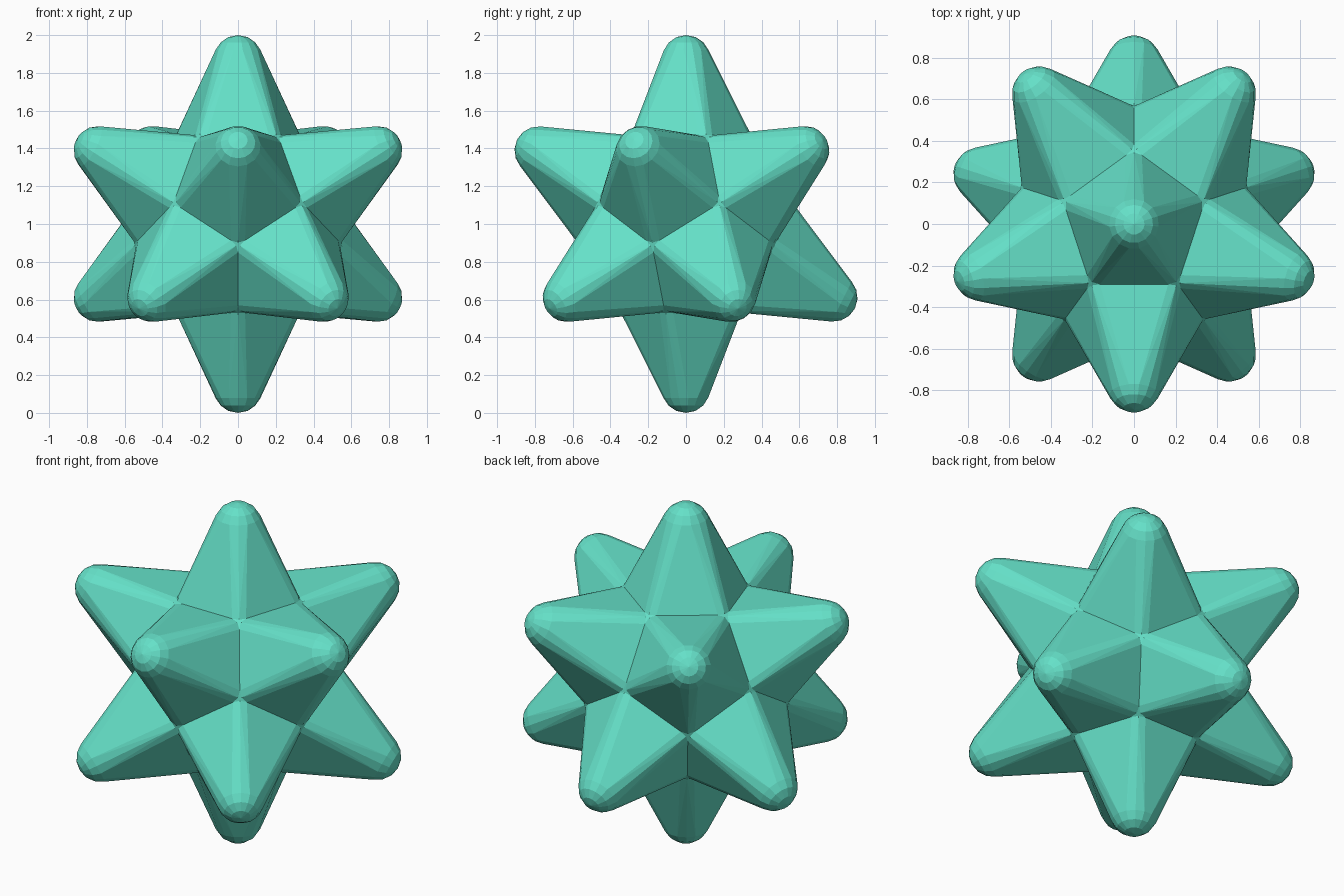
import bpy, bmesh
from math import sin, cos, pi, radians, atan, sqrt
from mathutils import Vector, Matrix

if "Cube" in bpy.data.objects:
    bpy.data.objects.remove(bpy.data.objects["Cube"])

BASE = 0.47                       # distance from centre to each spike base
R = BASE * (sqrt(5) - 1) / 2 / cos(pi / 5)   # circumradius of pentagonal base
TIP_R, TIP_C = 0.13, 0.87         # rounded tip radius and centre height


def spike_points():
    # pentagonal base with small rounded corners
    corners = [Vector((R * cos(pi / 2 + i * 2 * pi / 5), R * sin(pi / 2 + i * 2 * pi / 5), BASE))
               for i in range(5)]
    pts = []
    for i, c in enumerate(corners):
        a = c.lerp(corners[i - 1], 0.11)
        b = c.lerp(corners[(i + 1) % 5], 0.11)
        pts += [a, (a + b) / 4 + c / 2, b]
    # domed tip: three rings and a pole
    for elev in (23, 45, 67):
        e = radians(elev)
        for i in range(5):
            for off in (-24, 0, 24):
                t = radians(90 + 72 * i + off)
                pts.append(Vector((TIP_R * cos(e) * cos(t), TIP_R * cos(e) * sin(t),
                                   TIP_C + TIP_R * sin(e))))
    pts.append(Vector((0, 0, TIP_C + TIP_R)))
    return pts


def add_spike(bm, matrix):
    part = bmesh.new()
    for p in spike_points():
        part.verts.new(p)
    bmesh.ops.convex_hull(part, input=part.verts[:])
    # open the underside so the spikes join into one shell
    under = [f for f in part.faces if all(abs(v.co.z - BASE) < 1e-4 for v in f.verts)]
    bmesh.ops.delete(part, geom=under, context='FACES')
    bmesh.ops.dissolve_limit(part, angle_limit=radians(0.5), verts=part.verts[:], edges=part.edges[:])
    new = {v: bm.verts.new(matrix @ v.co) for v in part.verts}
    for f in part.faces:
        bm.faces.new([new[v] for v in f.verts])
    part.free()


bm = bmesh.new()
# one polar spike and five around it, then the same six inverted
frames = [Matrix.Identity(3)]
lean = Matrix.Rotation(atan(2), 3, 'X') @ Matrix.Rotation(pi, 3, 'Z')
frames += [Matrix.Rotation(i * 2 * pi / 5, 3, 'Z') @ lean for i in range(5)]
for m in frames:
    add_spike(bm, m)
    add_spike(bm, m * -1)
bmesh.ops.remove_doubles(bm, verts=bm.verts[:], dist=0.001)
# small triangular webs where three spikes meet
bmesh.ops.holes_fill(bm, edges=[e for e in bm.edges if e.is_boundary], sides=0)
bmesh.ops.recalc_face_normals(bm, faces=bm.faces[:])
bmesh.ops.translate(bm, verts=bm.verts[:], vec=(0, 0, 1))

mesh = bpy.data.meshes.new("spiked_star")
bm.to_mesh(mesh)
bm.free()
star = bpy.data.objects.new("spiked_star", mesh)
bpy.context.collection.objects.link(star)

mat = bpy.data.materials.new("teal")
mat.diffuse_color = (0.13, 0.75, 0.58, 1)
mat.use_nodes = True
mat.node_tree.nodes["Principled BSDF"].inputs["Base Color"].default_value = mat.diffuse_color
mesh.materials.append(mat)
